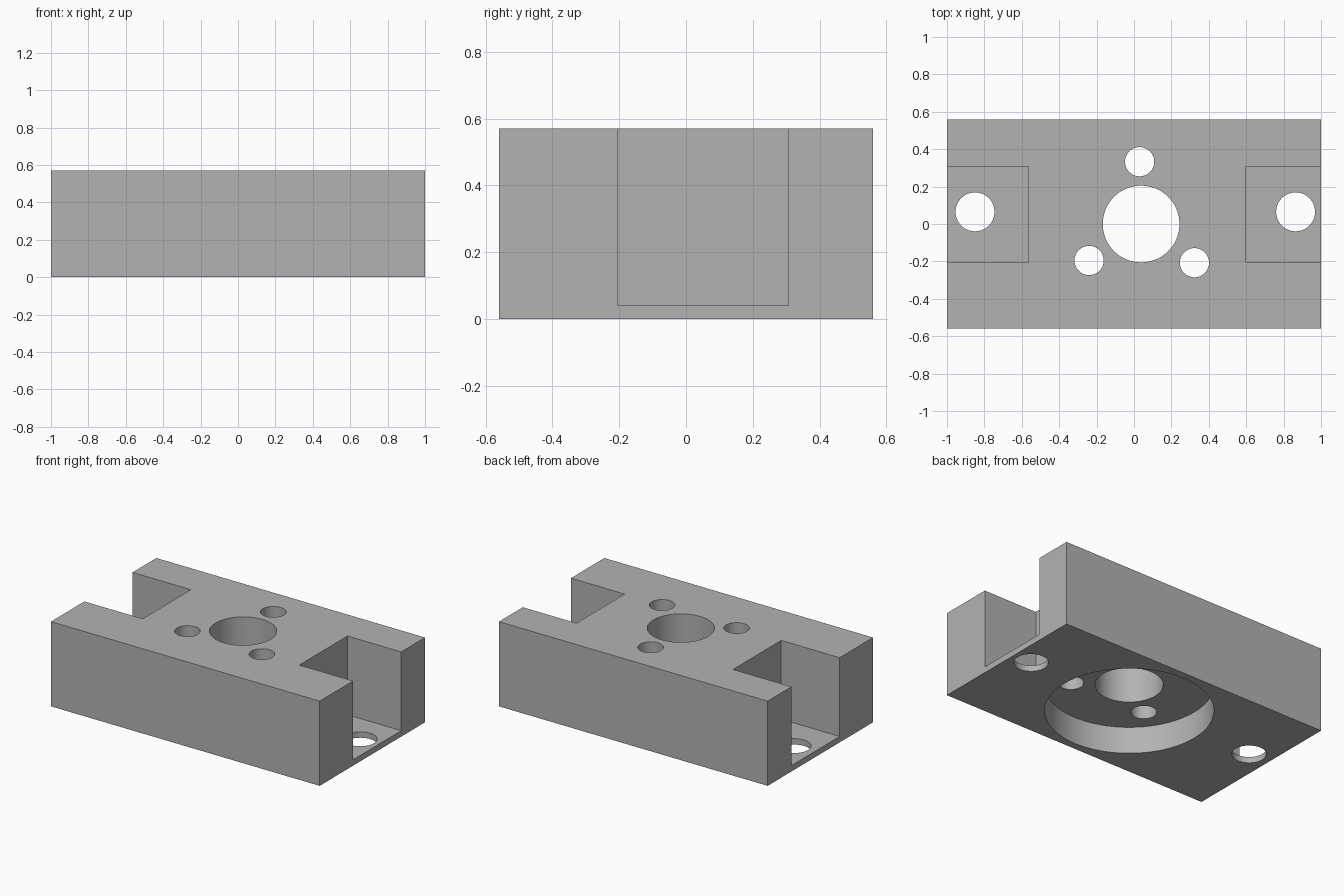
import bpy

cube = bpy.data.objects.get("Cube")
if cube:
    bpy.data.objects.remove(cube, do_unlink=True)

HEIGHT = 0.57
FLOOR = 0.04          # web left under each end slot
RECESS = 0.18         # depth of the round recess underneath

grey = bpy.data.materials.new("machined grey")
grey.use_nodes = True
colour = (0.45, 0.45, 0.45, 1)
grey.diffuse_color = colour
grey.node_tree.nodes["Principled BSDF"].inputs["Base Color"].default_value = colour


def box(name, x, y, z):
    """Box spanning the given (min, max) ranges."""
    spans = (x, y, z)
    bpy.ops.mesh.primitive_cube_add(size=1, location=[(a + b) / 2 for a, b in spans])
    ob = bpy.context.object
    ob.name = name
    ob.scale = [b - a for a, b in spans]
    bpy.ops.object.transform_apply(location=True, rotation=False, scale=True)
    ob.data.materials.append(grey)
    return ob


def cylinder(name, x, y, radius, bottom, top):
    bpy.ops.mesh.primitive_cylinder_add(vertices=96, radius=radius, depth=top - bottom,
                                        location=(x, y, (top + bottom) / 2))
    ob = bpy.context.object
    ob.name = name
    ob.data.materials.append(grey)
    return ob


# Solid block
block = box("mounting_block", (-1, 1), (-0.56, 0.56), (0, HEIGHT))

# End slots, open at the top and outward
cutters = [
    box("right_slot_cutter", (-1.2, -0.565), (-0.205, 0.307), (FLOOR, 1)),
    box("left_slot_cutter", (0.6, 1.2), (-0.205, 0.307), (FLOOR, 1)),
]

# Round recess underneath, concentric with the centre bore
cutters.append(cylinder("recess_cutter", 0.038, 0, 0.51, -0.2, RECESS))

# Through holes: centre bore, three bolt holes, two slot floor holes
holes = {
    "centre_bore": (0.038, 0, 0.205),
    "back_bolt_hole": (0.03, 0.333, 0.078),
    "front_right_bolt_hole": (-0.24, -0.195, 0.078),
    "front_left_bolt_hole": (0.323, -0.207, 0.078),
    "right_slot_hole": (-0.85, 0.065, 0.104),
    "left_slot_hole": (0.864, 0.065, 0.104),
}
for name, (x, y, r) in holes.items():
    cutters.append(cylinder(name + "_cutter", x, y, r, -0.3, 1))

# Cut everything, then discard the cutters
bpy.ops.object.select_all(action='DESELECT')
bpy.context.view_layer.objects.active = block
block.select_set(True)
for cutter in cutters:
    cutter.hide_render = True
    mod = block.modifiers.new(cutter.name, 'BOOLEAN')
    mod.operation = 'DIFFERENCE'
    mod.solver = 'EXACT'
    mod.object = cutter
    bpy.ops.object.modifier_apply(modifier=mod.name)
    bpy.data.objects.remove(cutter, do_unlink=True)

bpy.ops.object.shade_smooth_by_angle(angle=0.5)
